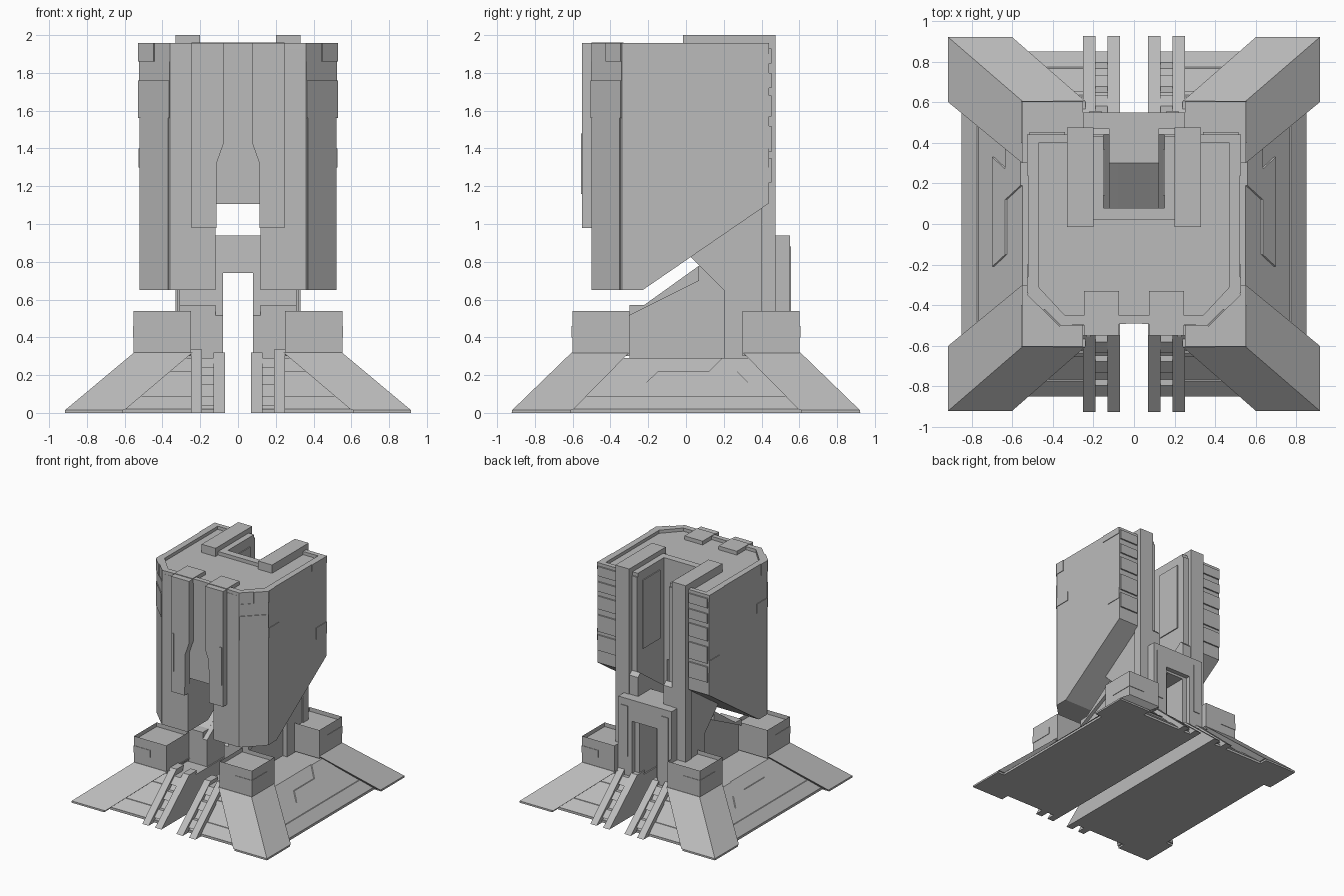
import bpy, bmesh
from mathutils import Vector

cube = bpy.data.objects.get("Cube")
if cube:
    bpy.data.objects.remove(cube, do_unlink=True)

grey = bpy.data.materials.new("concrete_grey")
grey.use_nodes = True
colour = (0.5, 0.5, 0.5, 1)
grey.diffuse_color = colour
grey.node_tree.nodes["Principled BSDF"].inputs["Base Color"].default_value = colour


def finish(name, bm, mirror):
    """Turn a bmesh into an object, mirrored over the named axes."""
    bmesh.ops.recalc_face_normals(bm, faces=bm.faces)
    mesh = bpy.data.meshes.new(name)
    bm.to_mesh(mesh)
    bm.free()
    mesh.materials.append(grey)
    obj = bpy.data.objects.new(name, mesh)
    bpy.context.collection.objects.link(obj)
    if mirror:
        mod = obj.modifiers.new("Mirror", 'MIRROR')
        mod.use_axis = ("x" in mirror, "y" in mirror, False)
        mod.use_mirror_merge = False
    return obj


def loft(bm, lower, upper):
    a = [bm.verts.new(p) for p in lower]
    b = [bm.verts.new(p) for p in upper]
    n = len(a)
    for i in range(n):
        j = (i + 1) % n
        bm.faces.new((a[i], a[j], b[j], b[i]))
    bm.faces.new(a[::-1])
    return bm.faces.new(b)


def rect(r, z):
    x0, x1, y0, y1 = r
    return [(x0, y0, z), (x1, y0, z), (x1, y1, z), (x0, y1, z)]


def frustum(name, z0, r0, z1, r1, mirror="x", dish=0):
    """Solid between two rectangles (x0, x1, y0, y1), with an optional sunken top."""
    bm = bmesh.new()
    top = loft(bm, rect(r0, z0), rect(r1, z1))
    if dish:
        bmesh.ops.inset_region(bm, faces=[top], thickness=0.03)
        bmesh.ops.translate(bm, verts=top.verts, vec=(0, 0, -dish))
    return finish(name, bm, mirror)


def box(name, x0, x1, y0, y1, z0, z1, mirror="x", dish=0):
    r = (x0, x1, y0, y1)
    return frustum(name, z0, r, z1, r, mirror, dish)


def prism(name, pts, axis, a, b, mirror="x", cut=None):
    """Extrude a 2D profile along an axis; cut = (point, normal) trims a side."""
    def place(p, h):
        q = list(p)
        q.insert("xyz".index(axis), h)
        return q
    bm = bmesh.new()
    loft(bm, [place(p, a) for p in pts], [place(p, b) for p in pts])
    if cut:
        geom = bm.verts[:] + bm.edges[:] + bm.faces[:]
        bmesh.ops.bisect_plane(bm, geom=geom, plane_co=cut[0], plane_no=cut[1],
                               clear_outer=True)
        rim = [e for e in bm.edges if e.is_boundary]
        bmesh.ops.holes_fill(bm, edges=rim)
    return finish(name, bm, mirror)


# Sloped base, split by the central channel
IN = 0.07
box("base_plate", IN, 0.85, -0.85, 0.85, 0, 0.02)
frustum("base_slope", 0.02, (IN, 0.84, -0.84, 0.84), 0.29, (IN, 0.55, -0.55, 0.55))


def edge(z):
    return 0.84 - (z - 0.02) * 0.29 / 0.27


# Raised plates on the sloping sides
def side_plate(name, z0, z1, y0, y1, lift=0.009):
    e0, e1, d = edge(z0), edge(z1), z1 - z0
    frustum(name, z0, (e0 - 0.05, e0 + lift, y0, y1),
            z1, (e1 - 0.05, e1 + lift, y0 + d, y1 - d))


def end_plate(name, z0, z1, x0, x1, lift=0.009):
    e0, e1 = edge(z0), edge(z1)
    frustum(name, z0, (x0, x1, e0 - 0.05, e0 + lift),
            z1, (x0, x1 - (z1 - z0), e1 - 0.05, e1 + lift), "xy")


side_plate("side_lower_plate", 0.02, 0.09, -0.6, 0.6)
side_plate("side_middle_plate", 0.16, 0.22, -0.21, 0.33)
side_plate("side_upper_plate", 0.22, 0.29, 0.12, 0.45)
end_plate("end_lower_plate", 0.02, 0.09, 0.25, 0.6)
end_plate("end_upper_plate", 0.2, 0.22, 0.25, 0.42)

# Corner buttresses with open-topped boxes
box("buttress_foot", 0.61, 0.915, 0.61, 0.92, 0, 0.015, "xy")
frustum("buttress", 0.015, (0.6, 0.915, 0.6, 0.92), 0.32, (0.24, 0.55, 0.3, 0.605), "xy")
box("corner_box", 0.25, 0.552, 0.3, 0.602, 0.3, 0.54, "xy", dish=0.035)
box("corner_box_panel", 0.4, 0.556, 0.4, 0.606, 0.4, 0.46, "xy")

# Sloping fins beside the channel
for name, x0, x1, h in (("inner_fin", IN, 0.13, 0.32), ("outer_fin", 0.19, 0.25, 0.335)):
    frustum(name, 0, (x0, x1, 0.6, 0.925), h, (x0, x1, 0.45, 0.55), "xy")
for z in (0.04, 0.15, 0.24):
    frustum("fin_step", z, (0.13, 0.19, 0.5, edge(z) + 0.03),
            z + 0.05, (0.13, 0.19, 0.5, edge(z + 0.05) + 0.03), "xy")

# Core legs, shoulders and the bridge between them
prism("core_leg", [(-0.3, 0.28), (-0.3, 0.515), (0.3, 0.94), (0.47, 0.94), (0.47, 0.28)],
      "x", 0.08, 0.28)
prism("core_shoulder", [(0.2, 0.28), (0.2, 0.65), (0.02, 0.83), (0.44, 1.13), (0.47, 1.1),
                        (0.47, 0.28)], "x", 0.12, 0.32)
prism("core_cheek", [(-0.3, 0.57), (-0.3, 0.515), (0.07, 0.7), (0.07, 0.78), (-0.22, 0.572)],
      "x", 0.12, 0.31)
prism("core_bridge", [(0.02, 0.74), (0.3, 0.94), (0.47, 0.94), (0.47, 0.74)],
      "x", -0.09, 0.09, "")

# Rear gate
box("gate_lintel", -0.25, 0.25, 0.46, 0.55, 0.76, 0.94, "")
box("gate_jamb", 0.12, 0.25, 0.46, 0.55, 0.28, 0.76)
box("gate_inner_jamb", 0.08, 0.12, 0.44, 0.51, 0.28, 0.76)
box("gate_soffit", -0.12, 0.12, 0.44, 0.51, 0.74, 0.8, "")
box("gate_panel", 0.16, 0.22, 0.54, 0.556, 0.45, 0.88)

# Tower wings, trimmed underneath by a diagonal
plan = [(0.12, -0.5), (0.36, -0.5), (0.522, -0.34), (0.522, 0.44),
        (0.15, 0.44), (0.15, 0.08), (0.12, 0.08)]
prism("tower_wing", plan, "z", 0.65, 1.93,
      cut=(Vector((0, -0.23, 0.65)), Vector((0, 0.46, -0.67))))
box("tower_front_wall", -0.12, 0.12, -0.49, 0.08, 1.105, 1.93, "")
prism("roof_rim", [(0, -0.49), (0.36, -0.5), (0.522, -0.34), (0.522, 0.44), (0.33, 0.44),
                   (0.33, 0.4), (0.47, 0.4), (0.47, -0.31), (0.34, -0.45), (0, -0.45)],
      "z", 1.92, 1.957)

# Front ridges that fold over the roof edge
prism("front_ridge", [(0.075, 1.957), (0.075, 1.43), (0.11, 1.33), (0.115, 0.98),
                      (0.245, 0.98), (0.245, 1.957)], "y", -0.55, -0.48)
box("ridge_cap", 0.075, 0.245, -0.5, -0.33, 1.92, 1.962)
box("ridge_slot_plate", 0.215, 0.235, -0.556, -0.54, 1.16, 1.48)

# Roof frame and rear pillars
box("roof_arm", 0.2, 0.33, -0.015, 0.475, 1.92, 2.0)
box("roof_arm_ledge", 0.15, 0.2, 0.02, 0.43, 1.92, 1.96)
box("roof_crossbar", -0.2, 0.2, 0.02, 0.08, 1.92, 1.96, "")
box("rear_pillar", 0.2, 0.33, 0.4, 0.475, 0.28, 1.95)
box("slot_plate", 0.142, 0.16, 0.14, 0.37, 1.3, 1.88)


# Thin panels on the tower chamfers, sides and back
def chamfer_panel(z0, z1, s0, s1, lift):
    start, along = Vector((0.36, -0.5)), Vector((0.162, 0.16))
    out = Vector((0.7, -0.7)) * lift
    p, q = start + along * s0, start + along * s1
    prism("chamfer_panel", [p - out, q - out, q + out, p + out], "z", z0, z1)


chamfer_panel(0.65, 1.56, 0.05, 0.95, 0.004)
chamfer_panel(1.56, 1.76, 0, 1, 0.009)
chamfer_panel(1.86, 1.957, 0.5, 1, 0.009)
chamfer_panel(1.76, 1.86, 0, 1, 0.003)
for y0, y1, z0, z1 in ((-0.34, -0.2, 1.56, 1.64), (-0.34, -0.26, 1.86, 1.957),
                       (0.3, 0.44, 1.3, 1.4), (0.24, 0.44, 1.9, 1.957)):
    box("side_panel", 0.51, 0.527, y0, y1, z0, z1)
for z0, z1 in ((1.22, 1.35), (1.38, 1.52), (1.57, 1.68), (1.72, 1.8), (1.85, 1.93)):
    box("back_panel", 0.34, 0.515, 0.43, 0.452, z0, z1)
